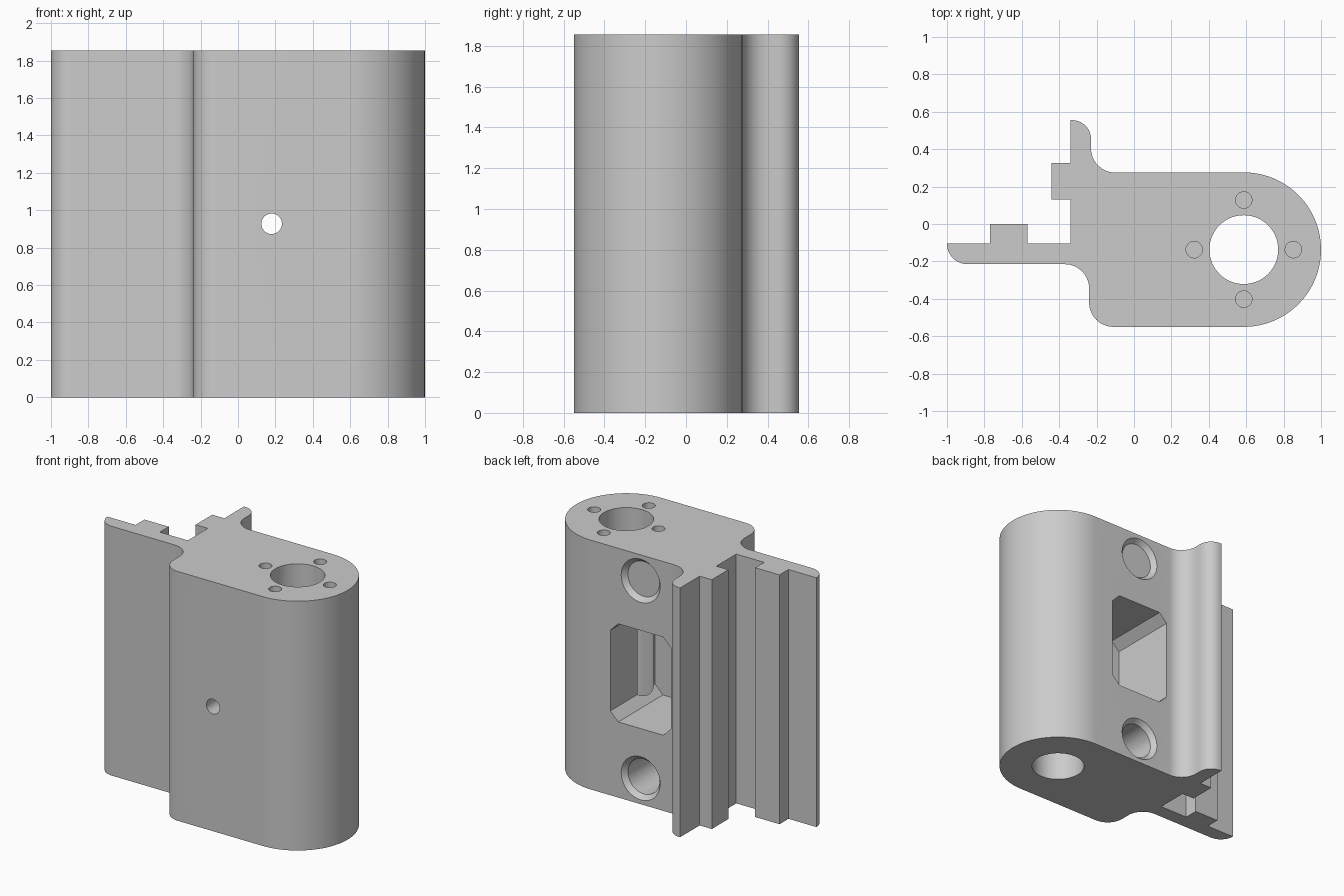
import bpy, bmesh
from math import cos, sin, radians, pi
from mathutils import Matrix, Vector

if "Cube" in bpy.data.objects:
    bpy.data.objects.remove(bpy.data.objects["Cube"], do_unlink=True)

HEIGHT = 1.855
MID = HEIGHT / 2
BORE = Vector((0.587, -0.137, 0))
BACK = 0.275          # y of the flat back face
HOLE_X = 0.18         # x shared by everything on the back face

grey = bpy.data.materials.new("plain grey")
grey.use_nodes = True
grey.diffuse_color = (0.6, 0.6, 0.6, 1)
grey.node_tree.nodes["Principled BSDF"].inputs["Base Color"].default_value = (0.6, 0.6, 0.6, 1)


def arc(cx, cy, r, start, end, steps=14):
    """Points along a circular arc, angles in degrees."""
    angles = [radians(start + (end - start) * i / steps) for i in range(steps + 1)]
    return [(cx + r * cos(a), cy + r * sin(a)) for a in angles]


def prism(name, points, depth):
    """Extrude a flat outline upward from z = 0."""
    bm = bmesh.new()
    face = bm.faces.new([bm.verts.new((x, y, 0)) for x, y in points])
    top = bmesh.ops.extrude_face_region(bm, geom=[face])["geom"]
    bmesh.ops.translate(bm, vec=(0, 0, depth),
                        verts=[v for v in top if isinstance(v, bmesh.types.BMVert)])
    bmesh.ops.recalc_face_normals(bm, faces=bm.faces)
    mesh = bpy.data.meshes.new(name)
    bm.to_mesh(mesh)
    bm.free()
    mesh.materials.append(grey)
    obj = bpy.data.objects.new(name, mesh)
    bpy.context.collection.objects.link(obj)
    return obj


def cylinder(name, r1, r2, start, end, sides=48):
    """Round cutter between two points, tapered when the radii differ."""
    start, end = Vector(start), Vector(end)
    axis = end - start
    bm = bmesh.new()
    turn = axis.to_track_quat("Z", "Y").to_matrix().to_4x4()
    bmesh.ops.create_cone(bm, cap_ends=True, segments=sides, radius1=r1, radius2=r2,
                          depth=axis.length,
                          matrix=Matrix.Translation((start + end) / 2) @ turn)
    mesh = bpy.data.meshes.new(name)
    bm.to_mesh(mesh)
    bm.free()
    mesh.materials.append(grey)
    obj = bpy.data.objects.new(name, mesh)
    bpy.context.collection.objects.link(obj)
    return obj


def cut(body, cutter):
    """Subtract a cutter, then discard it."""
    cutter.hide_render = True
    mod = body.modifiers.new("cut", "BOOLEAN")
    mod.operation = "DIFFERENCE"
    mod.solver = "EXACT"
    mod.object = cutter
    bpy.context.view_layer.objects.active = body
    bpy.ops.object.modifier_apply(modifier=mod.name)
    bpy.data.objects.remove(cutter, do_unlink=True)


# Extruded body: plate, rounded block, back fin and slot ribs in one outline
outline = (
    arc(-0.89, -0.105, 0.11, 180, 270)
    + arc(-0.37, -0.345, 0.13, 90, 0)
    + arc(-0.11, -0.42, 0.13, 180, 270)
    + arc(BORE.x, BORE.y, 0.413, -90, 90, 48)
    + arc(-0.10, 0.405, 0.13, 270, 180)
    + arc(-0.33, 0.455, 0.10, 0, 90)
    + [(-0.34, 0.555), (-0.34, 0.325), (-0.44, 0.325), (-0.44, 0.13), (-0.34, 0.13),
       (-0.34, -0.105), (-0.57, -0.105), (-0.57, 0), (-0.77, 0), (-0.77, -0.105)]
)
body = prism("clamp_body", outline, HEIGHT)

# Vertical bore right through, with four blind screw holes around it on top
cut(body, cylinder("bore_cutter", 0.184, 0.184, BORE - Vector((0, 0, 0.1)),
                   BORE + Vector((0, 0, HEIGHT + 0.1)), 64))
for i in range(4):
    spot = BORE + 0.265 * Vector((cos(i * pi / 2), sin(i * pi / 2), 0))
    cut(body, cylinder("screw_hole_cutter", 0.044, 0.044, spot + Vector((0, 0, HEIGHT - 0.3)),
                       spot + Vector((0, 0, HEIGHT + 0.1)), 32))

# Pocket in the back face with chamfered corners
w, h, c = 0.25, 0.365, 0.065
corners = [(w, h - c), (w - c, h), (c - w, h), (-w, h - c),
           (-w, c - h), (c - w, -h), (w - c, -h), (w, c - h)]
pocket = prism("pocket_cutter", corners, 0.7)
pocket.data.transform(Matrix.Translation((HOLE_X, 0.45, MID)) @ Matrix.Rotation(pi / 2, 4, "X"))
cut(body, pocket)

# Small hole from the front into the pocket
cut(body, cylinder("pin_hole_cutter", 0.055, 0.055, (HOLE_X, -0.7, MID), (HOLE_X, 0, MID), 32))

# Two blind holes with countersunk rims above and below the pocket
for side in (-1, 1):
    z = MID + side * 0.735
    cut(body, cylinder("back_hole_cutter", 0.13, 0.13, (HOLE_X, -0.255, z), (HOLE_X, 0.5, z)))
    cut(body, cylinder("countersink_cutter", 0.13, 0.19, (HOLE_X, BACK - 0.035, z),
                       (HOLE_X, BACK + 0.035, z)))

# Smooth the rounded walls, keep the edges crisp
bpy.ops.object.select_all(action="DESELECT")
body.select_set(True)
bpy.context.view_layer.objects.active = body
bpy.ops.object.shade_smooth_by_angle(angle=radians(30))
